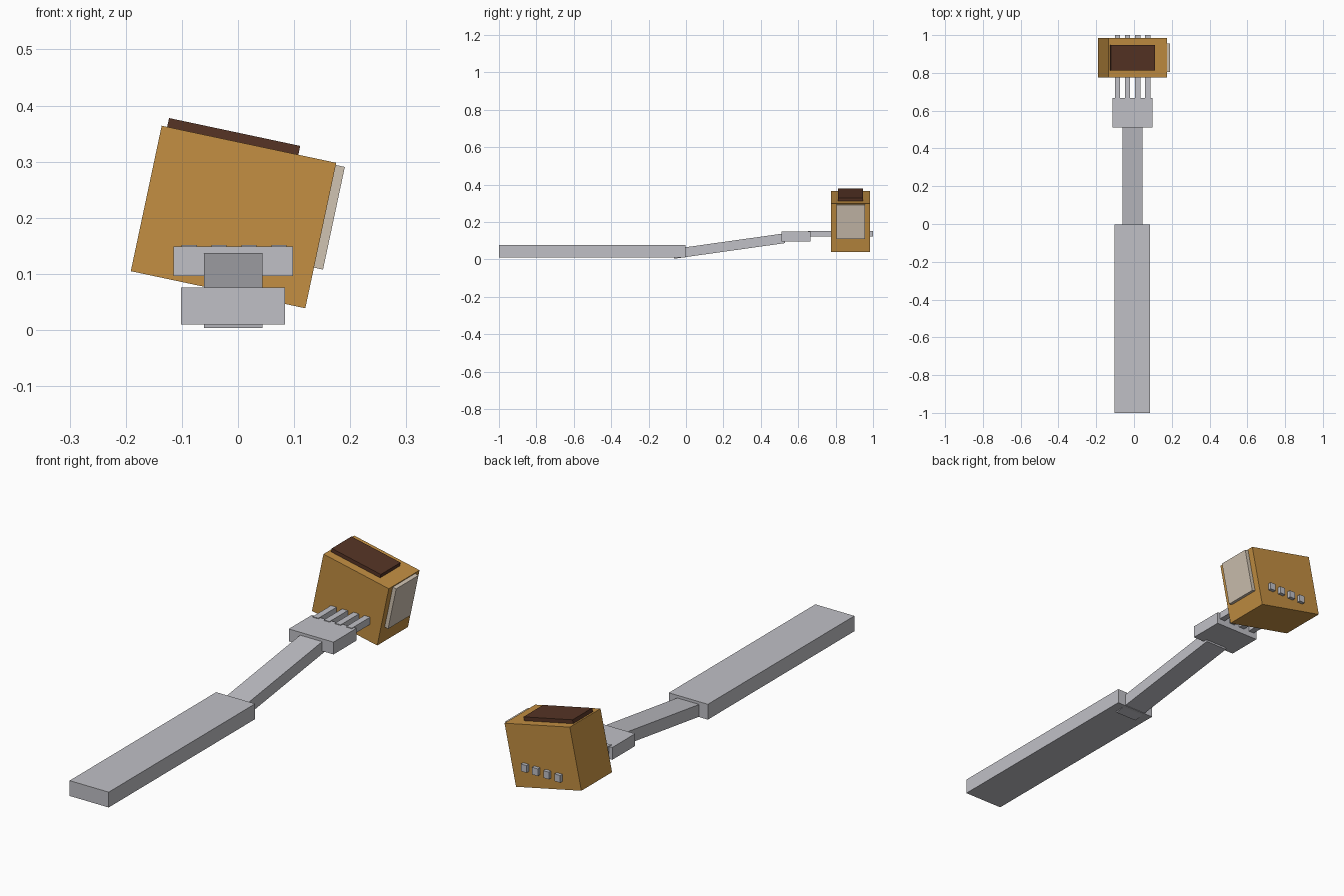
import bpy
import math
from mathutils import Matrix, Vector

if "Cube" in bpy.data.objects:
    bpy.data.objects.remove(bpy.data.objects["Cube"])


def material(name, rgb):
    # sRGB 0-255 to linear diffuse colour
    lin = [((c / 255 + 0.055) / 1.055) ** 2.4 for c in rgb]
    m = bpy.data.materials.new(name)
    m.diffuse_color = (*lin, 1)
    m.use_nodes = True
    m.node_tree.nodes["Principled BSDF"].inputs["Base Color"].default_value = m.diffuse_color
    return m


steel = material("steel grey", (192, 192, 198))
golden = material("golden brown", (195, 143, 66))
dark = material("dark brown", (86, 52, 37))
cream = material("cream", (208, 195, 178))


def box(name, lo, hi, mat, frame=Matrix()):
    """Box between two corners, given in a local frame."""
    lo, hi = Vector(lo), Vector(hi)
    bpy.ops.mesh.primitive_cube_add(size=1)
    ob = bpy.context.object
    ob.name = name
    ob.data.transform(Matrix.Translation((lo + hi) / 2) @ Matrix.Diagonal((*(hi - lo), 1)))
    ob.matrix_world = frame
    ob.data.materials.append(mat)
    return ob


# Fork: flat handle, sloping neck, head and four tines
box("handle", (-0.102, -1, 0.01), (0.084, -0.003, 0.076), steel)
slope = Matrix.Translation((-0.0085, 0.23, 0.071)) @ Matrix.Rotation(math.radians(8), 4, 'X')
box("neck", (-0.0525, -0.3, -0.026), (0.0525, 0.3, 0.026), steel, slope)
box("head", (-0.115, 0.51, 0.096), (0.098, 0.666, 0.149), steel)
for i in range(4):
    x = -0.087 + i * 0.0533
    box(f"tine_{i + 1}", (x - 0.0135, 0.652, 0.121), (x + 0.0135, 1.0, 0.152), steel)

# Tilted food block with a dark plate on top and a pale plate on its side
tilt = Matrix.Translation((-0.008, 0.8805, 0.2015)) @ Matrix.Rotation(math.radians(12), 4, 'Y')
box("food_block", (-0.159, -0.1045, -0.1325), (0.159, 0.1045, 0.1325), golden, tilt)
box("top_plate", (-0.149, -0.067, 0.125), (0.09, 0.067, 0.1486), dark, tilt)
box("side_plate", (0.15, -0.076, -0.0585), (0.1755, 0.076, 0.1285), cream, tilt)
